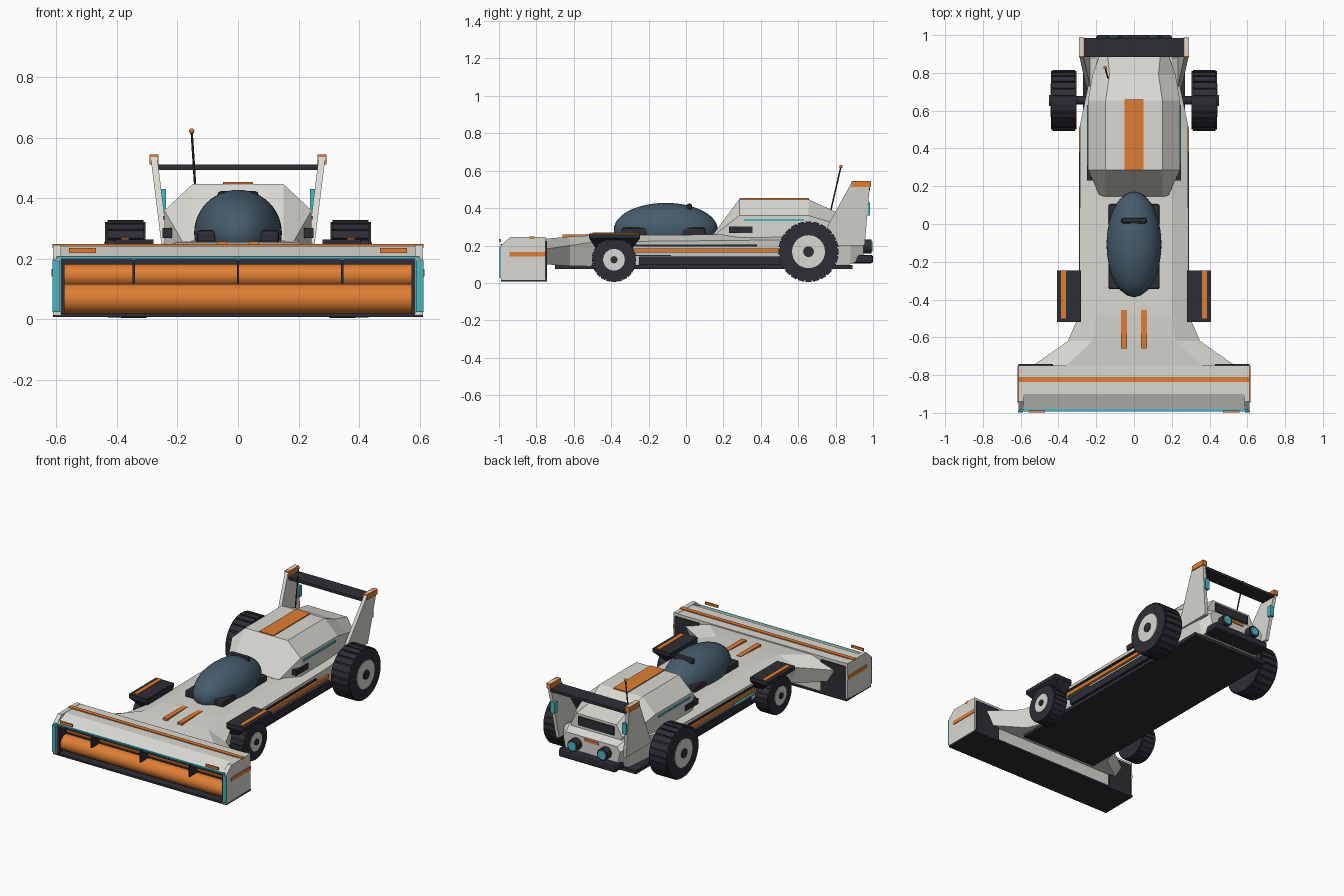
import bpy, bmesh, math
from mathutils import Matrix, Vector

if "Cube" in bpy.data.objects:
    bpy.data.objects.remove(bpy.data.objects["Cube"], do_unlink=True)


def material(name, r, g, b):
    m = bpy.data.materials.new(name)
    m.use_nodes = True
    m.diffuse_color = (r, g, b, 1)
    m.node_tree.nodes["Principled BSDF"].inputs["Base Color"].default_value = (r, g, b, 1)
    return m


WHITE = material("warm white", 0.70, 0.69, 0.64)
ORANGE = material("orange", 0.74, 0.21, 0.035)
DARK = material("charcoal", 0.027, 0.027, 0.036)
GLASS = material("slate blue", 0.06, 0.107, 0.15)
CYAN = material("cyan", 0.065, 0.48, 0.57)


def finish(name, bm, mat, mirror=False, smooth=False):
    """Turn a bmesh into an object, optionally mirrored across x."""
    bmesh.ops.recalc_face_normals(bm, faces=bm.faces)
    mesh = bpy.data.meshes.new(name)
    bm.to_mesh(mesh)
    bm.free()
    mesh.materials.append(mat)
    ob = bpy.data.objects.new(name, mesh)
    bpy.context.collection.objects.link(ob)
    if mirror:
        ob.modifiers.new("Mirror", 'MIRROR').use_mirror_merge = False
    if smooth:
        bpy.ops.object.select_all(action='DESELECT')
        ob.select_set(True)
        bpy.context.view_layer.objects.active = ob
        bpy.ops.object.shade_smooth_by_angle(angle=math.radians(40))
    return ob


def add_box(bm, x, y, z, turn=Matrix()):
    lo, hi = Vector((x[0], y[0], z[0])), Vector((x[1], y[1], z[1]))
    move = Matrix.Translation((lo + hi) / 2)
    bmesh.ops.create_cube(bm, size=1, matrix=turn @ move @ Matrix.Diagonal((*(hi - lo), 1)))


def box(name, x, y, z, mat, mirror=False, bevel=0):
    bm = bmesh.new()
    add_box(bm, x, y, z)
    if bevel:
        bmesh.ops.bevel(bm, geom=bm.edges[:], offset=bevel, segments=2, profile=0.5, affect='EDGES')
    return finish(name, bm, mat, mirror)


def loft(name, rings, mat, mirror=False):
    """Skin a list of equal-sized point rings and cap both ends."""
    bm = bmesh.new()
    rows = [[bm.verts.new(p) for p in ring] for ring in rings]
    n = len(rows[0])
    for a, b in zip(rows, rows[1:]):
        for i in range(n):
            bm.faces.new((a[i], a[(i + 1) % n], b[(i + 1) % n], b[i]))
    bm.faces.new(rows[0])
    bm.faces.new(rows[-1])
    return finish(name, bm, mat, mirror)


def prism(name, x, outline, mat, mirror=False):
    return loft(name, [[(px, y, z) for y, z in outline] for px in x], mat, mirror)


def hull_ring(y, *half):
    """Symmetric cross-section at y from (half width, z) points, bottom to top."""
    return [(w, y, z) for w, z in half] + [(-w, y, z) for w, z in reversed(half)]


def cyl(name, a, b, r, mat, mirror=False, seg=32, r2=None):
    a, b = Vector(a), Vector(b)
    turn = (b - a).to_track_quat('Z', 'Y').to_matrix().to_4x4()
    bm = bmesh.new()
    bmesh.ops.create_cone(bm, cap_ends=True, segments=seg, radius1=r, radius2=r2 or r,
                          depth=(b - a).length, matrix=Matrix.Translation((a + b) / 2) @ turn)
    return finish(name, bm, mat, mirror, smooth=True)


def ball(name, centre, size, mat, seg=32):
    bm = bmesh.new()
    place = Matrix.Translation(centre) @ Matrix.Diagonal((*size, 1))
    bmesh.ops.create_uvsphere(bm, u_segments=seg, v_segments=seg // 2, radius=1, matrix=place)
    return finish(name, bm, mat, smooth=True)


# Main hull, flaring out to the front scoop
loft("hull", [hull_ring(y, (wb, zb), (ws, zs), (wt, zt)) for y, wb, zb, ws, zs, wt, zt in (
    (-0.76, 0.50, 0.10, 0.55, 0.18, 0.37, 0.235),
    (-0.62, 0.31, 0.09, 0.35, 0.20, 0.22, 0.248),
    (-0.48, 0.26, 0.09, 0.29, 0.22, 0.20, 0.255),
    (0.53, 0.26, 0.09, 0.285, 0.23, 0.20, 0.26),
    (0.72, 0.22, 0.09, 0.245, 0.25, 0.20, 0.27),
    (0.88, 0.21, 0.10, 0.24, 0.25, 0.20, 0.28),
    (0.95, 0.18, 0.13, 0.20, 0.22, 0.18, 0.25))], WHITE)
box("floor_pan", (-0.27, 0.27), (-0.70, 0.89), (0.075, 0.097), DARK)
box("side_sill", (0.25, 0.288), (-0.25, 0.52), (0.095, 0.14), DARK, True)
box("side_orange_stripe", (0.27, 0.29), (-0.28, 0.50), (0.162, 0.184), ORANGE, True)
box("side_dark_stripe", (0.27, 0.29), (-0.28, 0.38), (0.194, 0.205), DARK, True)
box("side_cyan_stripe", (0.27, 0.29), (-0.28, -0.08), (0.143, 0.150), CYAN, True)
box("deck_stripe", (0.037, 0.068), (-0.66, -0.455), (0.24, 0.258), ORANGE, True)

# Front scoop: shell, end plates, rollers
prism("scoop_shell", (-0.60, 0.60), [
    (-0.985, 0.205), (-0.90, 0.243), (-0.75, 0.243), (-0.75, 0.02),
    (-0.78, 0.02), (-0.78, 0.20), (-0.985, 0.197)], WHITE)
prism("scoop_end_plate", (0.585, 0.612), [
    (-0.99, 0.015), (-0.99, 0.20), (-0.94, 0.245), (-0.75, 0.245), (-0.75, 0.015)], WHITE, True)
box("scoop_bottom", (-0.612, 0.612), (-0.99, -0.742), (0.008, 0.02), DARK)
box("scoop_backing", (-0.585, 0.585), (-0.85, -0.78), (0.02, 0.20), DARK)
box("scoop_upper_frame", (-0.585, 0.585), (-0.98, -0.85), (0.182, 0.197), DARK)
box("scoop_side_frame", (0.573, 0.586), (-0.98, -0.85), (0.02, 0.197), DARK, True)
box("scoop_cyan_edge", (0.588, 0.613), (-0.997, -0.988), (0.025, 0.195), CYAN, True)
box("scoop_cyan_line", (-0.60, 0.60), (-0.992, -0.98), (0.199, 0.207), CYAN)
box("scoop_top_stripe", (-0.613, 0.613), (-0.836, -0.81), (0.235, 0.249), ORANGE)
box("scoop_side_stripe", (0.60, 0.616), (-0.945, -0.75), (0.142, 0.166), ORANGE, True)
box("scoop_marker", (0.47, 0.558), (-0.997, -0.988), (0.219, 0.235), ORANGE, True)
box("scoop_rear_panel", (0.43, 0.60), (-0.755, -0.742), (0.02, 0.225), DARK, True)
cyl("lower_roller", (-0.575, -0.92, 0.068), (0.575, -0.92, 0.068), 0.049, ORANGE)
cyl("upper_roller", (-0.573, -0.875, 0.145), (0.573, -0.875, 0.145), 0.037, ORANGE)
for i in (-1, 0, 1):
    x = i * 0.345
    box("roller_strut", (x - 0.004, x + 0.004), (-0.985, -0.86), (0.115, 0.20), DARK)

# Canopy with its pads and handle
ball("canopy", (0, -0.108, 0.285), (0.145, 0.278, 0.143), GLASS, 48)
for y in (-0.345, -0.035):
    box("canopy_pad", (0.07, 0.136), (y, y + 0.14), (0.25, 0.295), DARK, True, 0.012)
box("canopy_handle", (-0.068, 0.068), (0.003, 0.033), (0.385, 0.424), DARK, bevel=0.012)

# Engine cover
loft("engine_cover", [hull_ring(y, (w, 0.24), (w, zs), (wt, zt)) for y, w, zs, wt, zt in (
    (0.145, 0.18, 0.25, 0.15, 0.26),
    (0.285, 0.243, 0.36, 0.15, 0.447),
    (0.655, 0.243, 0.36, 0.15, 0.447),
    (0.79, 0.22, 0.32, 0.13, 0.385),
    (0.90, 0.18, 0.29, 0.14, 0.36))], WHITE)
box("cover_stripe", (-0.05, 0.05), (0.285, 0.658), (0.44, 0.453), ORANGE)
box("cover_cyan_line", (0.235, 0.248), (0.31, 0.63), (0.330, 0.342), CYAN, True)
box("side_intake", (0.215, 0.25), (0.23, 0.355), (0.268, 0.302), DARK, True)
box("rear_grille", (-0.125, 0.125), (0.88, 0.908), (0.29, 0.345), DARK)

# Rear wing
fin = [(0.225, 0.70, 0.955, 0.20), (0.268, 0.89, 0.985, 0.545)]
loft("wing_end_plate", [[(x, y0, z), (x + 0.022, y0, z), (x + 0.022, y1, z), (x, y1, z)]
                        for x, y0, y1, z in fin], WHITE, True)
box("wing_tip", (0.262, 0.292), (0.885, 0.988), (0.512, 0.545), ORANGE, True)
box("wing_blade", (-0.268, 0.268), (0.885, 0.985), (0.494, 0.511), DARK)
box("wing_light", (0.238, 0.266), (0.955, 0.983), (0.36, 0.43), CYAN, True)

# Tail: bumper and lamps
box("rear_bumper", (-0.20, 0.20), (0.88, 1.0), (0.105, 0.15), DARK, bevel=0.01)
cyl("lamp_housing", (0.105, 0.93, 0.195), (0.105, 0.992, 0.195), 0.037, DARK, True, 20)
cyl("lamp_lens", (0.105, 0.98, 0.195), (0.105, 0.998, 0.195), 0.027, CYAN, True, 20)
box("tail_marker", (-0.05, 0.05), (0.94, 0.956), (0.225, 0.242), ORANGE)

# Antenna
cyl("antenna", (-0.137, 0.77, 0.37), (-0.153, 0.828, 0.62), 0.004, DARK, seg=8)
ball("antenna_tip", (-0.153, 0.828, 0.622), (0.009, 0.009, 0.009), ORANGE, 12)

# Front fenders: flat top over a tapering skirt
loft("front_fender", [[(x0, y0, z), (x1, y0, z), (x1, y1, z), (x0, y1, z)]
                      for x0, x1, y0, y1, z in ((0.28, 0.33, -0.48, -0.29, 0.18),
                                                (0.28, 0.407, -0.518, -0.245, 0.24),
                                                (0.28, 0.407, -0.518, -0.245, 0.264))], DARK, True)
box("fender_stripe", (0.36, 0.386), (-0.50, -0.25), (0.258, 0.269), ORANGE, True)


def wheel(name, y, z, r, x0, x1, hub, blocks=24):
    """Treaded tyre, pale hub disc, dark cap and axle."""
    cyl(name + "_tyre", (x0, y, z), (x1, y, z), r * 0.95, DARK, True, 48)
    bm = bmesh.new()
    half = math.pi * r / blocks * 0.78
    for i in range(blocks):
        turn = Matrix.Translation((0, y, z)) @ Matrix.Rotation(math.tau * i / blocks, 4, 'X')
        add_box(bm, (x0 + 0.008, x1 - 0.008), (-half, half), (r * 0.88, r * 0.99), turn)
    finish(name + "_tread", bm, DARK, True)
    cyl(name + "_hub", (x1 - 0.02, y, z), (x1 + 0.004, y, z), hub, WHITE, True)
    cyl(name + "_cap", (x1 - 0.01, y, z), (x1 + 0.011, y, z), hub * 0.33, DARK, True, 16)
    cyl(name + "_axle", (0.20, y, z), (x0 + 0.01, y, z), r * 0.14, DARK, True, 16)


wheel("front_wheel", -0.385, 0.124, 0.12, 0.295, 0.395, 0.058)
wheel("rear_wheel", 0.655, 0.167, 0.163, 0.305, 0.439, 0.088)
